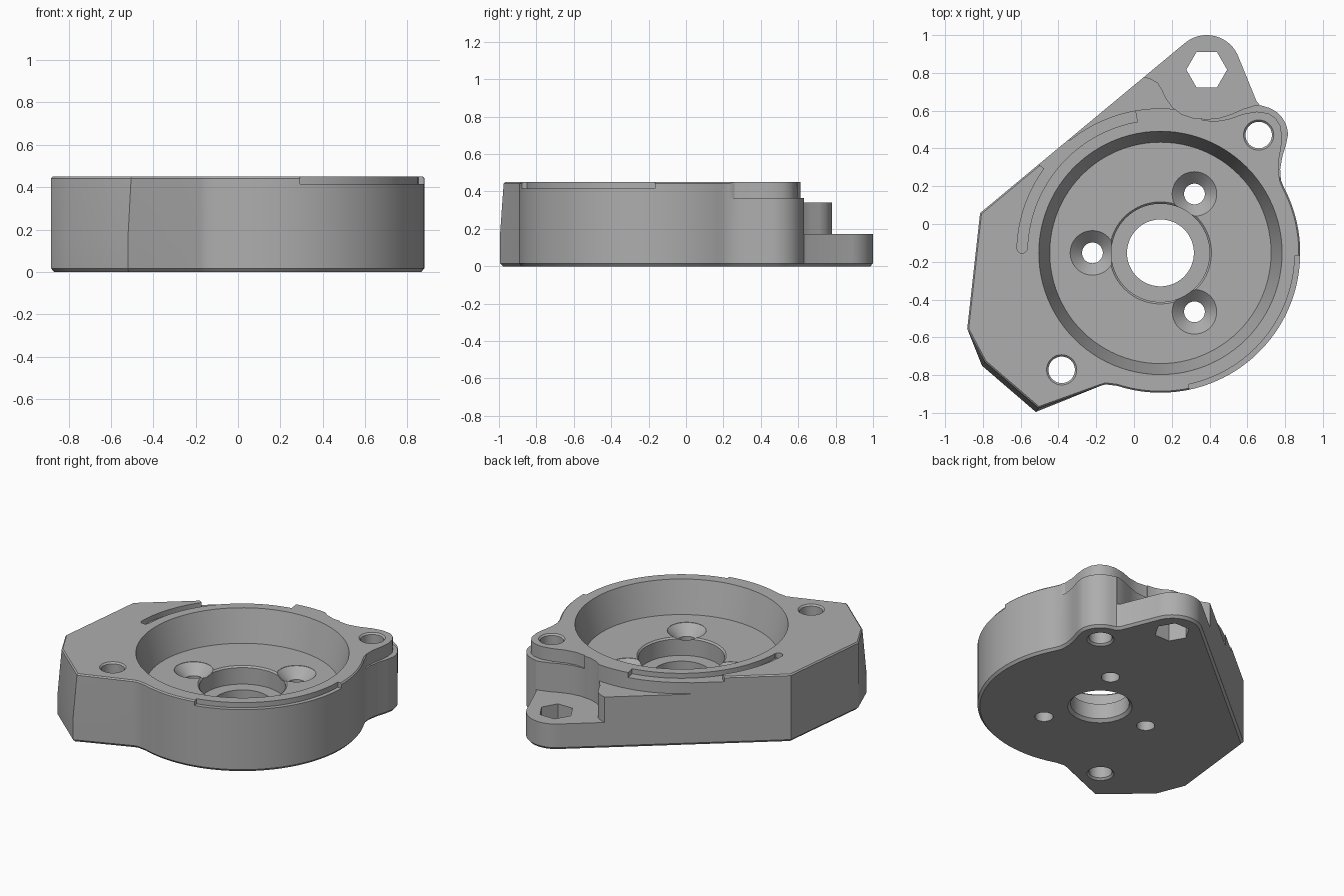
import bpy, bmesh, math
from mathutils import Vector

if "Cube" in bpy.data.objects:
    bpy.data.objects.remove(bpy.data.objects["Cube"])

C = (0.14, -0.153)          # centre of the round housing
TOP = 0.45


def arc(c, r, a0, a1, n):
    return [(c[0] + r * math.cos(math.radians(a0 + (a1 - a0) * i / n)),
             c[1] + r * math.sin(math.radians(a0 + (a1 - a0) * i / n))) for i in range(n + 1)]


def inset(pts, d):
    out, n = [], len(pts)
    for i in range(n):
        p, q, s = (Vector(pts[(i + k) % n]) for k in (-1, 0, 1))
        e1, e2 = (q - p).normalized(), (s - q).normalized()
        m = Vector((e1.y, -e1.x)) + Vector((e2.y, -e2.x))
        m = m * (2 / max(m.length_squared, 1.0))
        out.append(tuple(q - m * d))
    return out


def loft(name, layers):
    """Solid through a stack of (outline, z) layers with equal point counts."""
    bm = bmesh.new()
    rings = [[bm.verts.new((x, y, z)) for x, y in pts] for pts, z in layers]
    n = len(rings[0])
    for a, b in zip(rings, rings[1:]):
        for i in range(n):
            j = (i + 1) % n
            bm.faces.new((a[i], a[j], b[j], b[i]))
    bm.faces.new(rings[0])
    bm.faces.new(rings[-1])
    bmesh.ops.recalc_face_normals(bm, faces=bm.faces[:])
    me = bpy.data.meshes.new(name)
    bm.to_mesh(me)
    bm.free()
    ob = bpy.data.objects.new(name, me)
    bpy.context.collection.objects.link(ob)
    return ob


def turned(c, profile, n=48):
    return loft("cutter", [(arc(c, r, 0, 360, n)[:-1], z) for r, z in profile])


def prism(pts, z0, z1=0.8):
    return loft("cutter", [(pts, z0), (pts, z1)])


def sector(r0, r1, a0, a1, z0):
    n = max(6, int(abs(a1 - a0) / 2.5))
    return prism(arc(C, r1, a0, a1, n) + arc(C, r0, a1, a0, n), z0)


# Outer outline of the housing, counter-clockwise
corners = [(-0.883, -0.555), (-0.805, -0.75), (-0.52, -0.995)]
outline = corners + [(-0.18, -0.858), (-0.15, -0.849)]
outline += arc(C, 0.74, 252, 388, 64)
outline += [(0.778, 0.232), (0.774, 0.29), (0.786, 0.36), (0.805, 0.42)]
outline += arc((0.66, 0.47), 0.155, 0, 75, 16)
outline += [(0.665, 0.63), (0.648, 0.652)]
outline += arc((0.385, 0.82), 0.18, 22, 130.6, 24)
outline += [(-0.815, 0.058)]

# Upper outline: the two lower-left corners lean inward
upper = list(outline)
for i in (1, 2):
    upper[i] = (outline[i][0] + 0.015, outline[i][1] + 0.02)

body = loft("mounting_housing", [
    (inset(outline, 0.014), 0), (outline, 0.016), (outline, 0.16),
    (upper, TOP - 0.008), (inset(upper, 0.008), TOP)])

cutters = []
# Bowl, bearing recess and centre bore
cutters.append(turned(C, [(0.66, 0.508), (0.644, TOP), (0.586, 0.24), (0.27, 0.24), (0.26, 0.23),
                          (0.26, 0.12), (0.177, 0.12), (0.177, 0.018), (0.215, -0.02)], 96))
# Three countersunk screw holes
for a in (60, 180, 300):
    c = arc(C, 0.36, a, a, 1)[0]
    cutters.append(turned(c, [(0.118, 0.3), (0.118, 0.238), (0.055, 0.175), (0.055, -0.1)]))
# Two mounting holes, chamfered at both ends
for c in ((0.66, 0.471), (-0.383, -0.772)):
    cutters.append(turned(c, [(0.09, TOP + 0.01), (0.07, TOP - 0.01),
                              (0.07, 0.012), (0.09, -0.008)]))
# Hexagonal nut hole
cutters.append(turned((0.385, 0.817), [(0.108, 0.6), (0.108, -0.1)], 6))
# Scalloped clearance above the low lug
cutters.append(prism([(-0.1, 0.84), (0.04, 0.785), (0.09, 0.768), (0.125, 0.748), (0.148, 0.712),
                      (0.17, 0.665), (0.205, 0.617), (0.25, 0.583), (0.31, 0.562), (0.385, 0.555),
                      (0.45, 0.561), (0.52, 0.583), (0.58, 0.61), (0.64, 0.628), (0.72, 0.64),
                      (0.9, 1.2), (-0.1, 1.2)], 0.173))
# Lower ledge around the right-hand ear
cutters.append(prism([(0.85, 0.21), (0.783, 0.225), (0.764, 0.26), (0.765, 0.33), (0.778, 0.40),
                      (0.784, 0.46), (0.775, 0.52), (0.75, 0.56), (0.71, 0.586), (0.65, 0.595),
                      (0.58, 0.583), (0.50, 0.555), (0.43, 0.543), (0.36, 0.55), (0.36, 0.75),
                      (1.0, 0.75), (1.0, 0.21)], 0.365))
# Low fin beside the rim
cutters.append(sector(0.765, 1.2, 74, 129, 0.342))
# Rim notches and curved slot
cutters.append(sector(0.712, 1.0, -78, -1, 0.416))
cutters.append(sector(0.705, 1.1, 100, 144, 0.417))
cutters.append(sector(0.705, 0.76, 140, 178, 0.4165))
cutters.append(turned(arc(C, 0.7325, 178, 178, 1)[0], [(0.0272, 0.6), (0.0272, 0.4168)], 20))

bpy.context.view_layer.objects.active = body
body.select_set(True)
for cut in cutters:
    cut.hide_render = True
    m = body.modifiers.new("cut", "BOOLEAN")
    m.operation = "DIFFERENCE"
    m.solver = "EXACT"
    m.object = cut
    bpy.ops.object.modifier_apply(modifier=m.name)
    bpy.data.objects.remove(cut, do_unlink=True)

# Single grey finish
grey = bpy.data.materials.new("plain_grey")
grey.diffuse_color = (0.42, 0.42, 0.42, 1)
grey.use_nodes = True
grey.node_tree.nodes["Principled BSDF"].inputs["Base Color"].default_value = grey.diffuse_color
body.data.materials.clear()
body.data.materials.append(grey)
for p in body.data.polygons:
    p.material_index = 0
bpy.ops.object.shade_smooth_by_angle(angle=math.radians(28))
